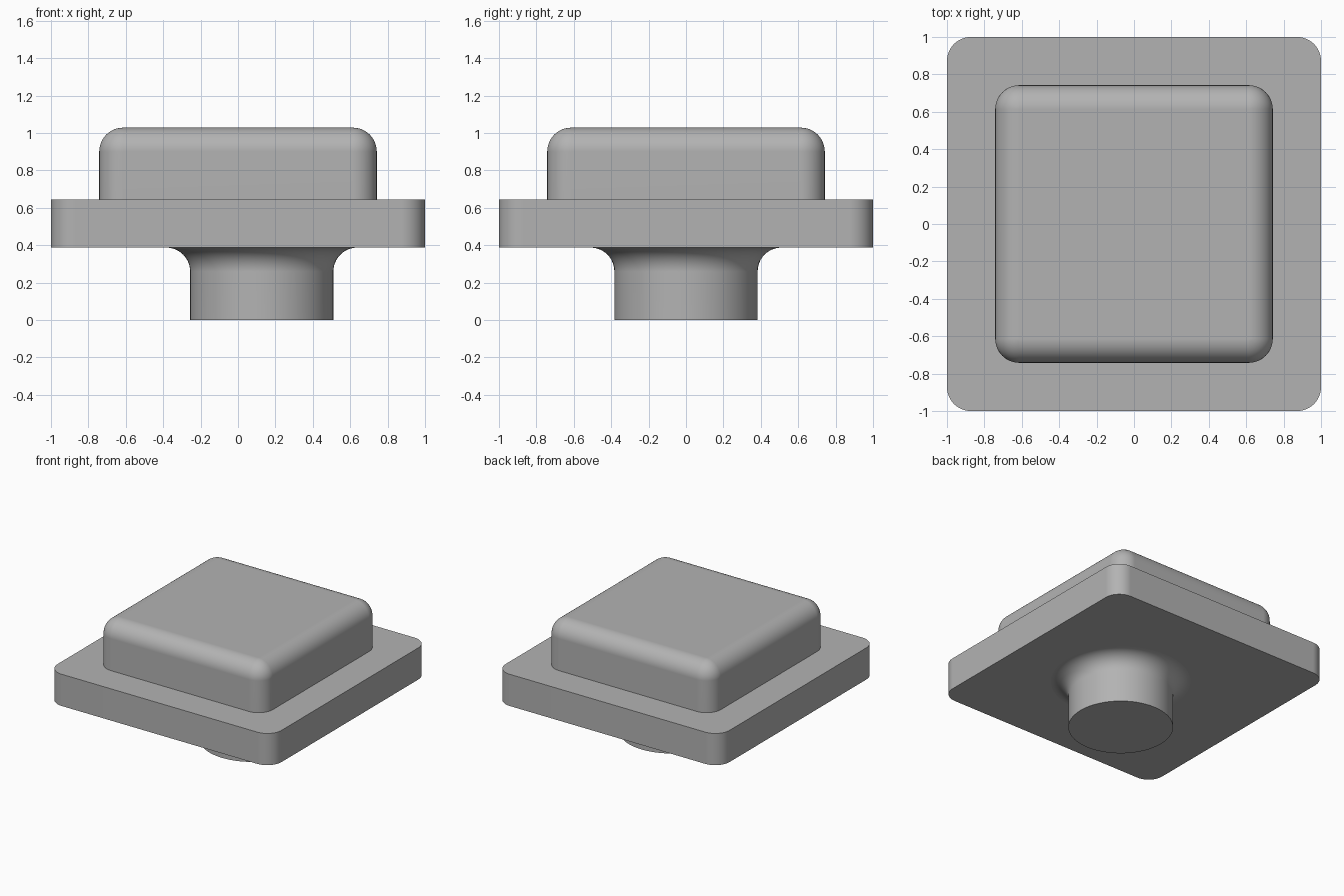
import bpy, bmesh
from math import sin, cos, pi, radians

cube = bpy.data.objects.get("Cube")
if cube:
    bpy.data.objects.remove(cube, do_unlink=True)

GREY = (0.45, 0.45, 0.45, 1)
grey = bpy.data.materials.new("plain grey")
grey.use_nodes = True
grey.diffuse_color = GREY
grey.node_tree.nodes["Principled BSDF"].inputs["Base Color"].default_value = GREY

R = 0.128                    # shared rounding radius
BASE, DECK, TOP = 0.387, 0.643, 1.028
STEPS = 12


def rounded_square(half, radius):
    """Outline of a square with rounded corners, counter-clockwise."""
    c = half - radius
    points = []
    for quarter, (sx, sy) in enumerate([(1, 1), (-1, 1), (-1, -1), (1, -1)]):
        for i in range(STEPS + 1):
            a = (quarter + i / STEPS) * pi / 2
            points.append((sx * c + radius * cos(a), sy * c + radius * sin(a)))
    return points


def circle(radius, x, count=96):
    return [(x + radius * cos(2 * pi * i / count), radius * sin(2 * pi * i / count))
            for i in range(count)]


def loft(name, layers):
    """Skin a stack of (outline, z) layers and close both ends."""
    bm = bmesh.new()
    rings = [[bm.verts.new((x, y, z)) for x, y in outline] for outline, z in layers]
    n = len(rings[0])
    for low, high in zip(rings, rings[1:]):
        for i in range(n):
            j = (i + 1) % n
            bm.faces.new((low[i], low[j], high[j], high[i]))
    bm.faces.new(rings[0][::-1])
    bm.faces.new(rings[-1])
    bmesh.ops.remove_doubles(bm, verts=bm.verts, dist=0.0001)
    bmesh.ops.recalc_face_normals(bm, faces=bm.faces)
    mesh = bpy.data.meshes.new(name)
    bm.to_mesh(mesh)
    bm.free()
    mesh.materials.append(grey)
    obj = bpy.data.objects.new(name, mesh)
    bpy.context.collection.objects.link(obj)
    bpy.ops.object.select_all(action="DESELECT")
    obj.select_set(True)
    bpy.context.view_layer.objects.active = obj
    bpy.ops.object.shade_smooth_by_angle(angle=radians(35))
    normals = obj.modifiers.new("even shading", "WEIGHTED_NORMAL")
    normals.keep_sharp = True
    return obj


arc = [i / STEPS * pi / 2 for i in range(STEPS + 1)]

# Square flange with rounded upright corners
flange = rounded_square(1.0, R)
loft("flange_plate", [(flange, BASE), (flange, DECK)])

# Raised block, rounded over along its top edge
block = [(rounded_square(0.742, R), DECK)]
block += [(rounded_square(0.742 - R + R * cos(a), R * cos(a)), TOP - R + R * sin(a))
          for a in arc]
loft("raised_block", block)

# Off-centre round stem, flaring into the flange
STEM_X, STEM_R = 0.127, 0.383
stem = [(circle(STEM_R, STEM_X), 0)]
stem += [(circle(STEM_R + R - R * cos(a), STEM_X), BASE - R + R * sin(a)) for a in arc]
loft("round_stem", stem)
